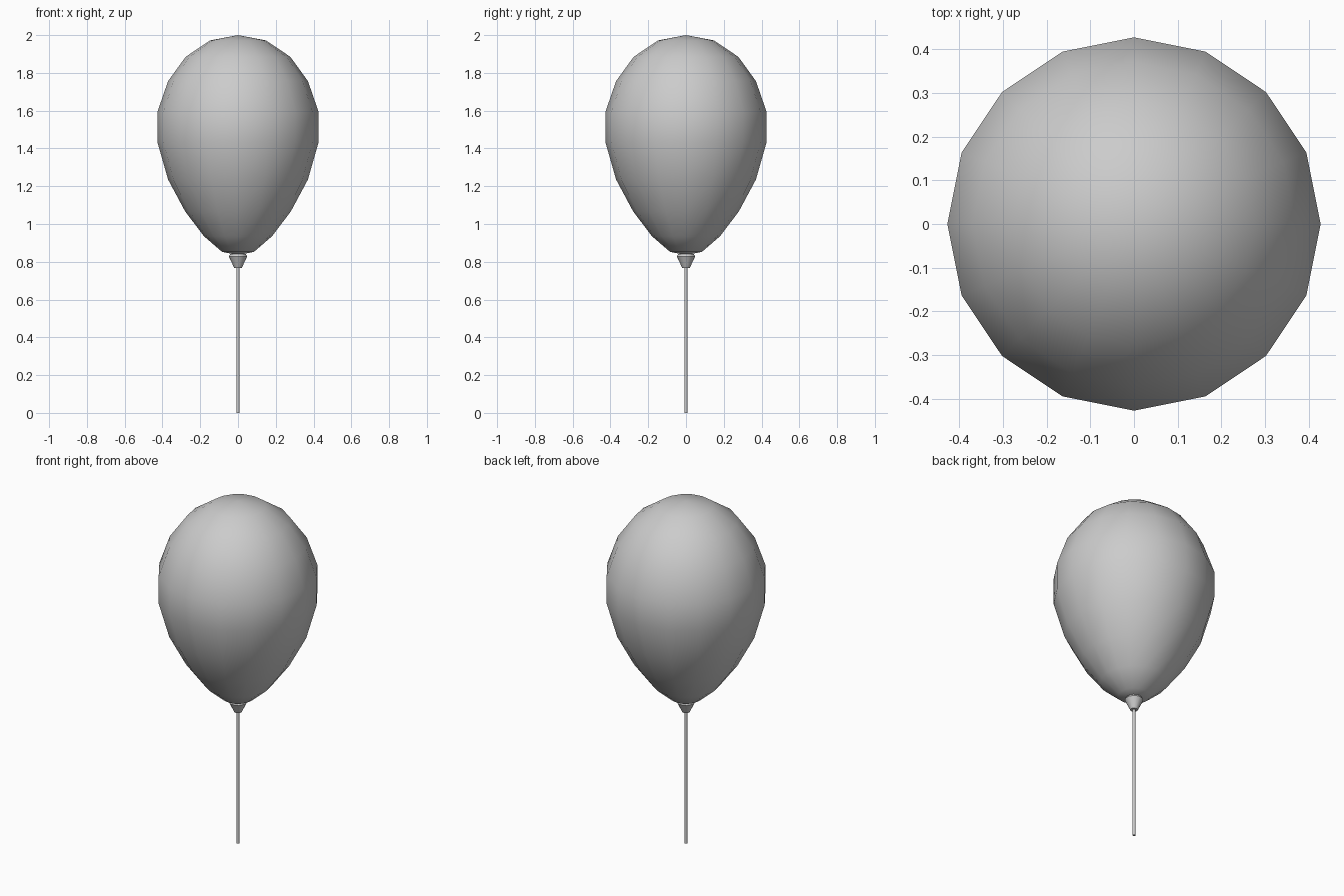
import bpy, bmesh, math

cube = bpy.data.objects.get("Cube")
if cube:
    bpy.data.objects.remove(cube, do_unlink=True)

grey = bpy.data.materials.new("plain grey")
grey.use_nodes = True
grey.diffuse_color = (0.6, 0.6, 0.6, 1)
grey.node_tree.nodes["Principled BSDF"].inputs["Base Color"].default_value = (0.6, 0.6, 0.6, 1)


def lathe(name, profile, sides, sharp_angle):
    """Spin a (radius, height) profile around the z axis; radius 0 makes a pole."""
    bm = bmesh.new()
    rings = []
    for r, z in profile:
        if r == 0:
            rings.append([bm.verts.new((0, 0, z))] * sides)
        else:
            angles = [math.tau * i / sides for i in range(sides)]
            rings.append([bm.verts.new((r * math.cos(a), r * math.sin(a), z)) for a in angles])
    for low, high in zip(rings, rings[1:]):
        for i in range(sides):
            j = (i + 1) % sides
            corners = dict.fromkeys((low[i], low[j], high[j], high[i]))
            bm.faces.new(list(corners))
    bmesh.ops.recalc_face_normals(bm, faces=bm.faces)
    mesh = bpy.data.meshes.new(name)
    bm.to_mesh(mesh)
    bm.free()
    mesh.materials.append(grey)
    obj = bpy.data.objects.new(name, mesh)
    bpy.context.collection.objects.link(obj)
    bpy.ops.object.select_all(action="DESELECT")
    obj.select_set(True)
    bpy.context.view_layer.objects.active = obj
    bpy.ops.object.shade_smooth_by_angle(angle=math.radians(sharp_angle))
    return obj


# Teardrop balloon
lathe("balloon", [(0, 0.835), (0.085, 0.853), (0.18, 0.935), (0.28, 1.067),
                  (0.37, 1.235), (0.427, 1.435), (0.427, 1.593), (0.37, 1.757),
                  (0.277, 1.885), (0.148, 1.972), (0, 2.0)], 16, 60)

# Flared knot under the balloon
lathe("knot", [(0, 0.768), (0.02, 0.768), (0.049, 0.828), (0.042, 0.84), (0, 0.84)], 16, 50)

# Thin straight string
lathe("string", [(0, 0), (0.008, 0), (0.008, 0.775), (0, 0.775)], 8, 50)
